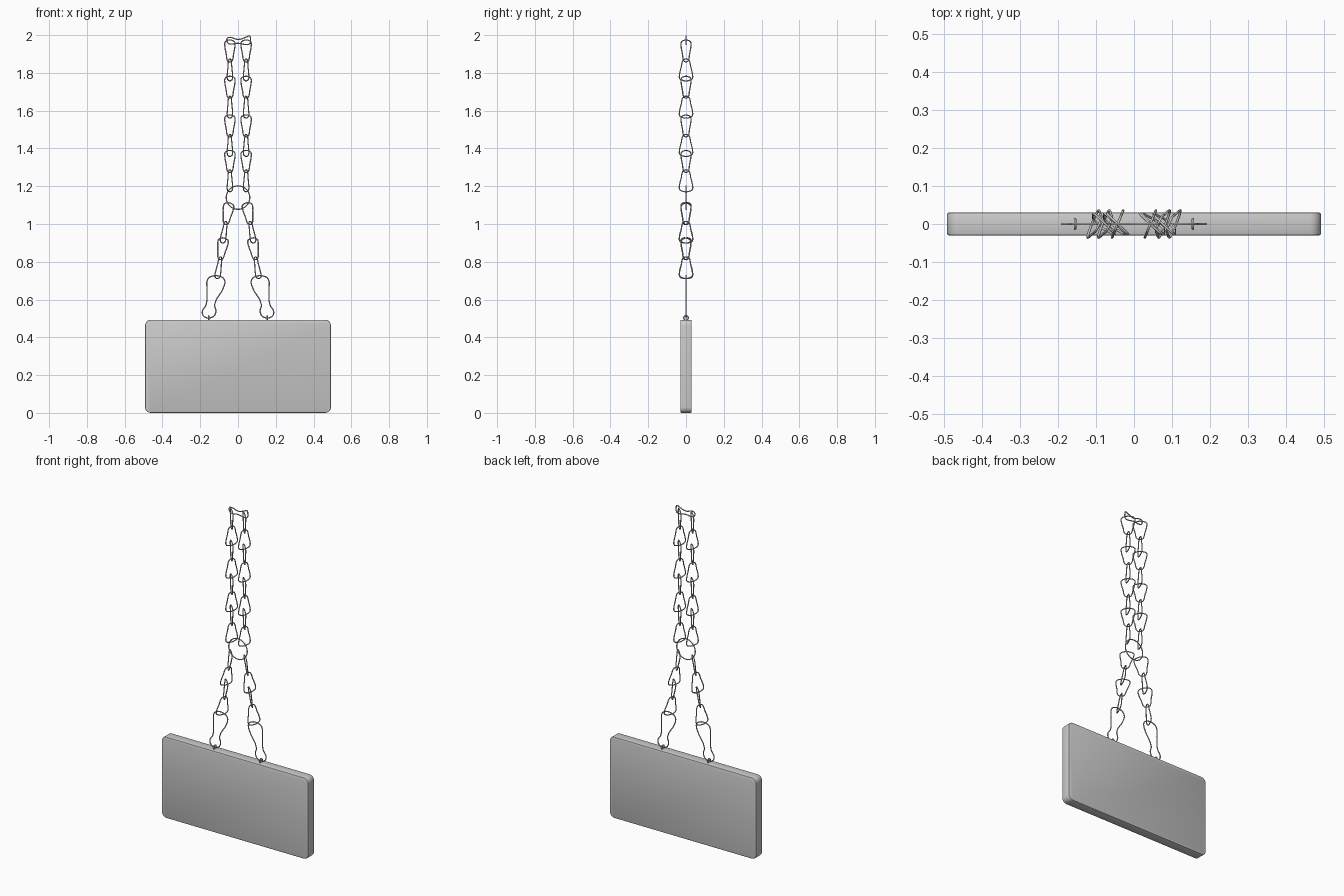
import bpy, bmesh, math
from mathutils import Vector, Matrix

if "Cube" in bpy.data.objects:
    bpy.data.objects.remove(bpy.data.objects["Cube"])

WIRE = 0.0032


def wire_loop(name, points):
    """Closed smooth wire through the points, turned into a mesh."""
    cu = bpy.data.curves.new(name, 'CURVE')
    cu.dimensions = '3D'
    cu.bevel_depth = WIRE
    cu.bevel_resolution = 2
    cu.resolution_u = 4
    sp = cu.splines.new('BEZIER')
    sp.bezier_points.add(len(points) - 1)
    for bp, p in zip(sp.bezier_points, points):
        bp.co = p
        bp.handle_left_type = bp.handle_right_type = 'AUTO'
    sp.use_cyclic_u = True
    tmp = bpy.data.objects.new(name + "_path", cu)
    bpy.context.collection.objects.link(tmp)
    dg = bpy.context.evaluated_depsgraph_get()
    me = bpy.data.meshes.new_from_object(tmp.evaluated_get(dg))
    bpy.data.objects.remove(tmp)
    me.name = name
    me.shade_smooth()
    ob = bpy.data.objects.new(name, me)
    bpy.context.collection.objects.link(ob)
    return ob


def ring(name, centre, radius, plane, n=16):
    """Round wire ring lying in the xz or yz plane."""
    pts = []
    for i in range(n):
        a = 2 * math.pi * i / n
        c, s = radius * math.cos(a), radius * math.sin(a)
        pts.append(Vector(centre) + Vector((c, 0, s) if plane == 'xz' else (0, c, s)))
    return wire_loop(name, pts)


# Tapered link outline (half width, distance from wide end)
HALF = [(0.027, 0.001), (0.037, 0.010), (0.037, 0.030),
        (0.027, 0.070), (0.018, 0.104), (0.010, 0.110)]
OUTLINE = HALF + [(-u, v) for u, v in reversed(HALF)]


def link(name, top, tilt, flipped):
    """Link hanging from top; flipped links have the wide end below."""
    yaw = math.radians(68 if flipped else -44)
    m = (Matrix.Translation(top) @ Matrix.Rotation(tilt, 4, 'Y')
         @ Matrix.Rotation(yaw, 4, 'Z'))
    pts = [m @ Vector((u, 0, v - 0.11 if flipped else -v)) for u, v in OUTLINE]
    return wire_loop(name, pts)


# Sign board with rounded corners and a fine rim bevel
bm = bmesh.new()
bmesh.ops.create_cube(bm, size=1)
bmesh.ops.scale(bm, vec=(0.984, 0.06, 0.493), verts=bm.verts)
bmesh.ops.translate(bm, vec=(0, 0, 0.2465), verts=bm.verts)
corners = [e for e in bm.edges if abs(e.verts[0].co.y - e.verts[1].co.y) > 0.01]
bmesh.ops.bevel(bm, geom=corners, offset=0.03, segments=5, profile=0.5, affect='EDGES')
rim = [e for e in bm.edges if abs(e.verts[0].co.y - e.verts[1].co.y) < 0.001]
bmesh.ops.bevel(bm, geom=rim, offset=0.005, segments=2, profile=0.5, affect='EDGES')
me = bpy.data.meshes.new("sign_board")
bm.to_mesh(me)
bm.free()
board = bpy.data.objects.new("sign_board", me)
bpy.context.collection.objects.link(board)
bpy.context.view_layer.objects.active = board
board.select_set(True)
bpy.ops.object.shade_smooth_by_angle(angle=math.radians(30))

# Top hanger loop
hanger = [(-0.058, 1.982), (-0.045, 1.988), (0, 1.977), (0.045, 1.990),
          (0.060, 1.996), (0.066, 1.978), (0.062, 1.955), (0.050, 1.950),
          (0, 1.957), (-0.042, 1.953), (-0.053, 1.958)]
wire_loop("top_hanger", [(x, 0, z) for x, z in hanger])

# Central ring joining the chains
ring("centre_ring", (0, 0, 1.14), 0.062, 'xz')

# Snap hook outline for the right side
HOOK = [(0.160, 0.708), (0.140, 0.723), (0.092, 0.722), (0.071, 0.703),
        (0.075, 0.668), (0.124, 0.572), (0.117, 0.538), (0.132, 0.509),
        (0.178, 0.509), (0.189, 0.535), (0.169, 0.572), (0.164, 0.650)]

UPPER_TOPS = [1.970, 1.872, 1.778, 1.675, 1.573, 1.472, 1.385, 1.285]
LOWER = [(0.047, 1.108), (0.064, 1.012), (0.076, 0.922), (0.092, 0.824)]

for side, s in (("left", -1), ("right", 1)):
    # Upper chain
    for i, z in enumerate(UPPER_TOPS):
        link(f"{side}_upper_link_{i + 1}", (s * 0.043, 0, z), 0, i % 2 == 1)
    # Lower spreading chain
    for i, (x, z) in enumerate(LOWER):
        link(f"{side}_lower_link_{i + 1}", (s * x, 0, z), -s * 0.165, i % 2 == 1)
    # Snap hook and board eyelet
    wire_loop(f"{side}_snap_hook", [(s * x, 0, z) for x, z in HOOK])
    ring(f"{side}_eyelet", (s * 0.155, 0, 0.503), 0.012, 'yz', 10)
